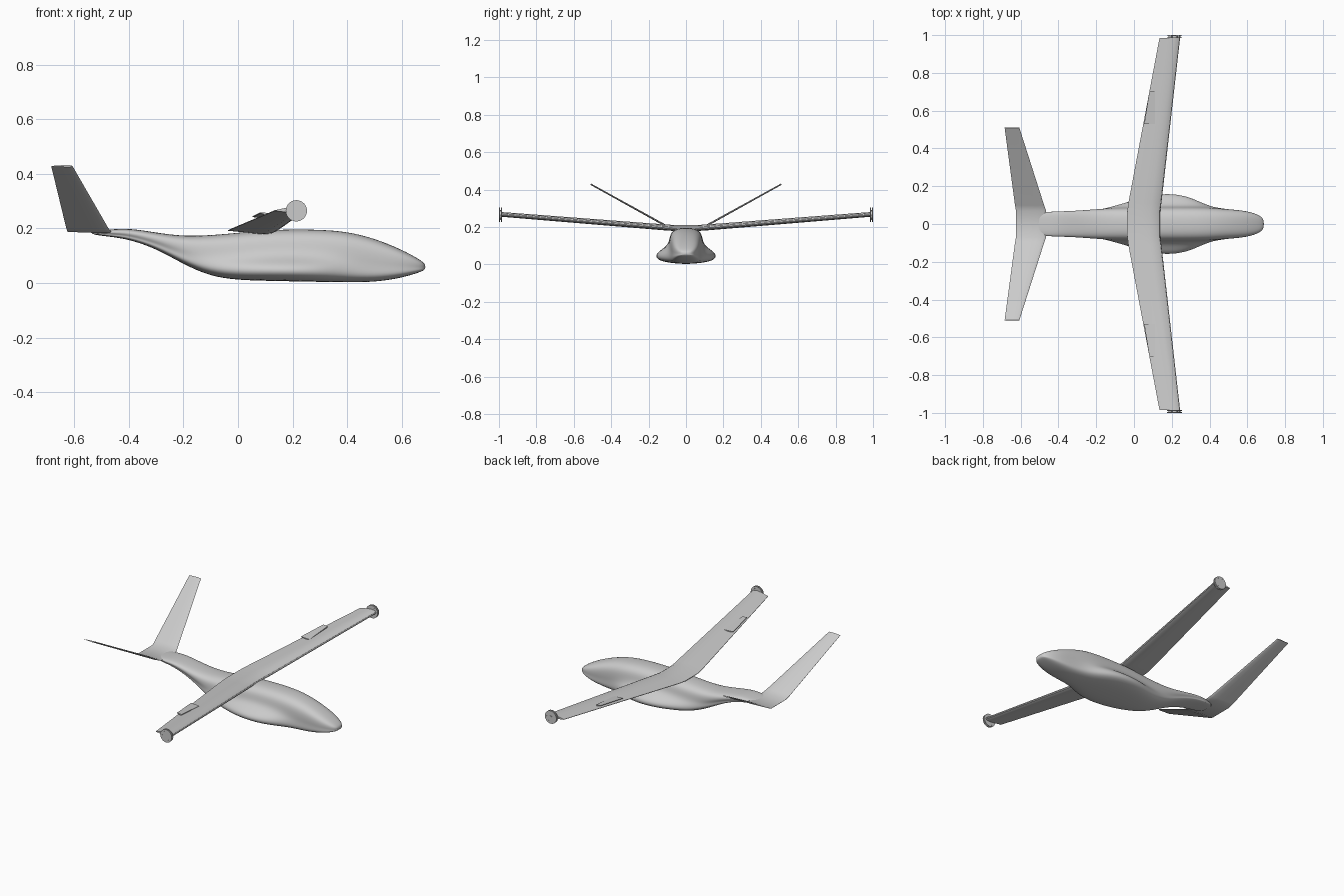
import bpy, bmesh, math
from mathutils import Vector, Matrix

if "Cube" in bpy.data.objects:
    bpy.data.objects.remove(bpy.data.objects["Cube"], do_unlink=True)

grey = bpy.data.materials.new("airframe grey")
grey.use_nodes = True
grey.diffuse_color = (0.6, 0.6, 0.6, 1)
grey.node_tree.nodes["Principled BSDF"].inputs["Base Color"].default_value = (0.6, 0.6, 0.6, 1)


def finish(name, bm, angle=35, subdiv=0):
    bmesh.ops.recalc_face_normals(bm, faces=bm.faces)
    mesh = bpy.data.meshes.new(name)
    bm.to_mesh(mesh)
    bm.free()
    mesh.materials.append(grey)
    obj = bpy.data.objects.new(name, mesh)
    bpy.context.collection.objects.link(obj)
    if subdiv:
        mod = obj.modifiers.new("smooth", 'SUBSURF')
        mod.levels = mod.render_levels = subdiv
    bpy.ops.object.select_all(action='DESELECT')
    obj.select_set(True)
    bpy.context.view_layer.objects.active = obj
    if subdiv:
        bpy.ops.object.shade_smooth()
    else:
        bpy.ops.object.shade_smooth_by_angle(angle=math.radians(angle))
    return obj


def loft(name, rings, **kw):
    bm = bmesh.new()
    loops = [[bm.verts.new(p) for p in ring] for ring in rings]
    n = len(loops[0])
    for a, b in zip(loops, loops[1:]):
        for i in range(n):
            j = (i + 1) % n
            bm.faces.new((a[i], a[j], b[j], b[i]))
    bm.faces.new(loops[0])
    bm.faces.new(loops[-1])
    return finish(name, bm, **kw)


# Fuselage: x, bottom, top, upper half width, lower half width
stations = [
    (0.688, 0.05, 0.068, 0.02, 0.02), (0.67, 0.04, 0.085, 0.045, 0.045),
    (0.6, 0.018, 0.124, 0.069, 0.069), (0.5, 0.002, 0.165, 0.077, 0.077),
    (0.4, 0.002, 0.19, 0.086, 0.09), (0.3, 0.003, 0.197, 0.088, 0.143),
    (0.2, 0.005, 0.198, 0.088, 0.162), (0.1, 0.007, 0.195, 0.088, 0.155),
    (0.0, 0.01, 0.185, 0.086, 0.126), (-0.1, 0.023, 0.176, 0.083, 0.096),
    (-0.2, 0.068, 0.172, 0.078, 0.07), (-0.3, 0.126, 0.185, 0.07, 0.062),
    (-0.4, 0.16, 0.202, 0.066, 0.06), (-0.47, 0.17, 0.196, 0.064, 0.058),
    (-0.54, 0.178, 0.192, 0.05, 0.045),
]


def body_ring(x, zb, zt, w, s):
    h = zt - zb
    half = [(0.6 * w, zt - 0.02 * h), (0.97 * w, zt - 0.16 * h),
            (1.02 * w, zt - 0.42 * h), (0.6 * w + 0.4 * s, zb + 0.43 * h),
            (s, zb + 0.3 * h), (1.02 * s, zb + 0.12 * h), (0.65 * s, zb + 0.02 * h)]
    side = [(x, y, z) for y, z in half]
    return [(x, 0, zt)] + side + [(x, 0, zb)] + [(x, -y, z) for x, y, z in reversed(side)]


loft("fuselage", [body_ring(*s) for s in stations], subdiv=2)

# Aerofoil profile: chord fraction from the leading edge, thickness fraction
FOIL = [(0, 0), (0.02, 0.2), (0.1, 0.42), (0.3, 0.55), (0.6, 0.4), (1, 0.04),
        (1, -0.04), (0.6, -0.25), (0.3, -0.42), (0.1, -0.36), (0.02, -0.18)]


def foil_ring(y, lead, trail, z, thick, tilt=0):
    up = Vector((0, -math.sin(tilt) * (1 if y > 0 else -1), math.cos(tilt)))
    return [Vector((lead + (trail - lead) * u, y, z)) + up * t * thick for u, t in FOIL]


def full_span(name, sections):
    rings = [foil_ring(-y, *rest) for y, *rest in reversed(sections)]
    rings += [foil_ring(*s) for s in sections]
    return loft(name, rings, angle=28)


# Main wing and V tail, each one continuous surface with a flat centre
full_span("main_wing", [(0.06, 0.138, -0.036, 0.193, 0.033),
                        (0.11, 0.145, -0.03, 0.196, 0.033),
                        (0.985, 0.244, 0.135, 0.266, 0.026)])
full_span("v_tail", [(0.07, -0.465, -0.625, 0.188, 0.011),
                     (0.1, -0.476, -0.63, 0.202, 0.011, 0.25),
                     (0.51, -0.607, -0.685, 0.429, 0.008, 0.5)])


def cylinder(bm, radius, depth, centre, segments=32):
    mat = Matrix.Translation(centre) @ Matrix.Rotation(math.pi / 2, 4, 'X')
    bmesh.ops.create_cone(bm, cap_ends=True, segments=segments, radius1=radius,
                          radius2=radius, depth=depth, matrix=mat)


for side, label in ((1, "left"), (-1, "right")):
    # Wing tip wheel: two flanges, core, hub and bolts
    bm = bmesh.new()
    hub = Vector((0.214, side * 0.992, 0.265))
    for offset in (-0.0055, 0.005):
        cylinder(bm, 0.039, 0.004, hub + Vector((0, offset, 0)))
    cylinder(bm, 0.022, 0.014, hub)
    cylinder(bm, 0.009, 0.016, hub)
    for k in range(6):
        a = k * math.tau / 6
        cylinder(bm, 0.003, 0.0155, hub + Vector((math.cos(a), 0, math.sin(a))) * 0.028, 10)
    finish(f"{label}_tip_wheel", bm)

    # Raised aileron: a thin wedge from hinge to lifted trailing edge
    rings = []
    for y, trail, z in ((0.53, 0.054, 0.238), (0.705, 0.082, 0.252)):
        hinge = 0.112
        rings.append([(hinge, side * y, z + 0.005), (trail, side * y, z + 0.007),
                      (trail, side * y, z + 0.004), (hinge, side * y, z - 0.004)])
    loft(f"{label}_aileron", rings)
